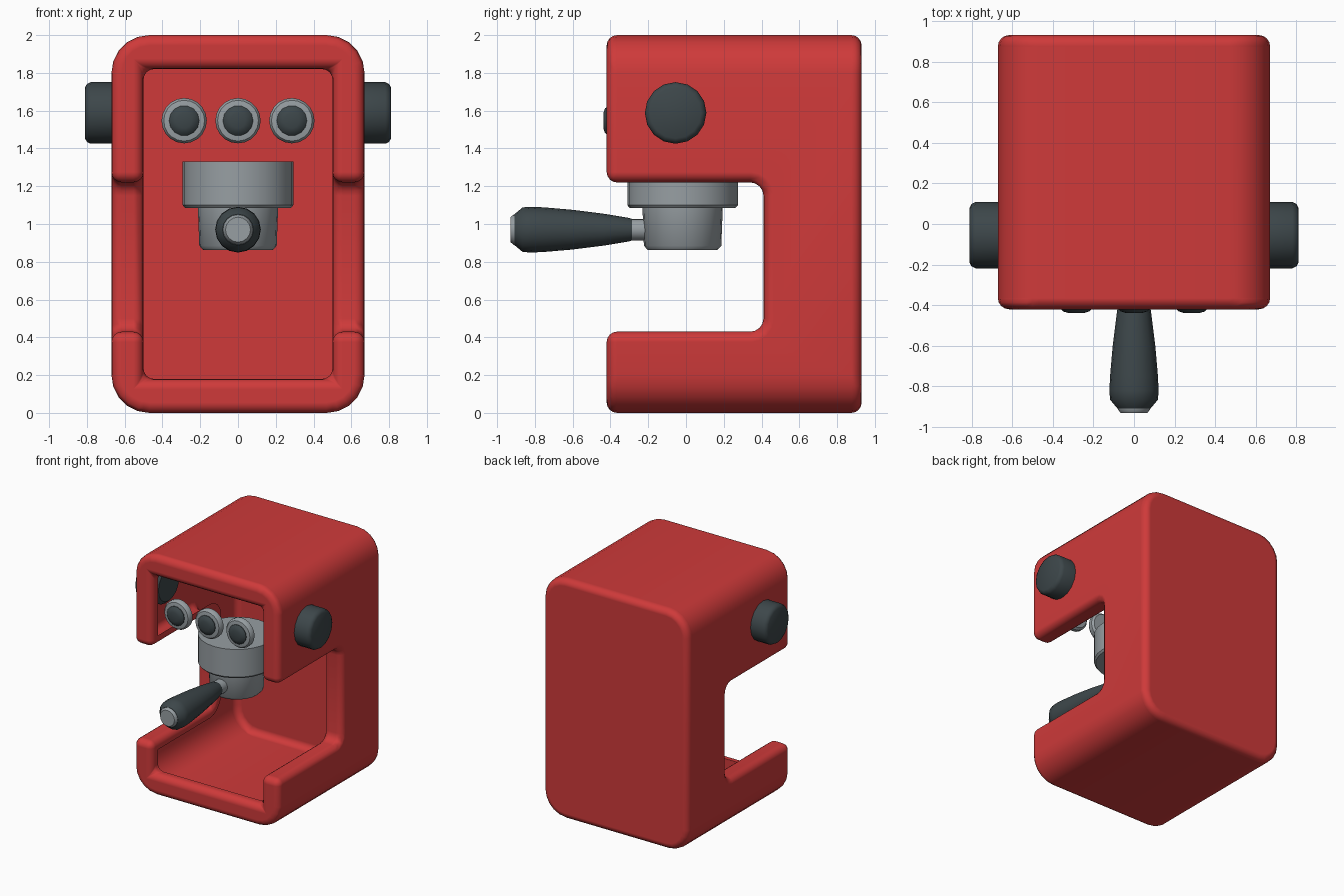
import bpy, bmesh, math
from mathutils import Vector, Matrix

if "Cube" in bpy.data.objects:
    bpy.data.objects.remove(bpy.data.objects["Cube"])


def material(name, rgb):
    m = bpy.data.materials.new(name)
    m.diffuse_color = (*rgb, 1)
    m.use_nodes = True
    m.node_tree.nodes["Principled BSDF"].inputs["Base Color"].default_value = m.diffuse_color
    return m


RED = material("red enamel", (0.62, 0.042, 0.042))
GREY = material("steel grey", (0.31, 0.345, 0.365))
DARK = material("dark plastic", (0.046, 0.062, 0.068))


def add_object(name, bm, mat):
    mesh = bpy.data.meshes.new(name)
    bmesh.ops.recalc_face_normals(bm, faces=bm.faces)
    bm.to_mesh(mesh)
    bm.free()
    ob = bpy.data.objects.new(name, mesh)
    bpy.context.collection.objects.link(ob)
    mesh.materials.append(mat)
    return ob


def activate(ob):
    bpy.ops.object.select_all(action='DESELECT')
    ob.select_set(True)
    bpy.context.view_layer.objects.active = ob


def lathe(name, profile, loc, axis, mat, segs=24):
    """Closed solid turned from (radius, distance) pairs along an axis."""
    bm = bmesh.new()
    rot = Vector((0, 0, 1)).rotation_difference(Vector(axis)).to_matrix()
    rings = []
    for r, t in profile:
        rings.append([bm.verts.new(Vector(loc) + rot @ Vector(
            (r * math.cos(2 * math.pi * i / segs), r * math.sin(2 * math.pi * i / segs), t)))
            for i in range(segs)])
    for a, b in zip(rings, rings[1:]):
        for i in range(segs):
            j = (i + 1) % segs
            bm.faces.new((a[i], a[j], b[j], b[i]))
    bm.faces.new(rings[0])
    bm.faces.new(rings[-1])
    ob = add_object(name, bm, mat)
    activate(ob)
    bpy.ops.object.shade_smooth_by_angle(angle=math.radians(40))
    return ob


def prism(name, pts, direction, mat):
    bm = bmesh.new()
    f = bm.faces.new([bm.verts.new(p) for p in pts])
    g = bmesh.ops.extrude_face_region(bm, geom=[f])
    bmesh.ops.translate(bm, vec=direction,
                        verts=[v for v in g['geom'] if isinstance(v, bmesh.types.BMVert)])
    return add_object(name, bm, mat)


def arc(cu, cv, r, start, n):
    return [(cu + r * math.cos(math.radians(start + 90 * i / n)),
             cv + r * math.sin(math.radians(start + 90 * i / n))) for i in range(n + 1)]


# Body block: rounded front outline pushed back, with the side notch cut out
W, F, B, H, R = 0.67, -0.42, 0.93, 2.0, 0.2
outline = (arc(W - R, H - R, R, 0, 5) + arc(R - W, H - R, R, 90, 5)
           + arc(R - W, R, R, 180, 5) + arc(W - R, R, R, 270, 5))
body = prism("body_shell", [(x, F, z) for x, z in outline], (0, B - F, 0), RED)
N0, N1, NY, NR = 0.43, 1.22, 0.41, 0.07
notch = [(-1, N0)] + arc(NY - NR, N0 + NR, NR, 270, 4) + arc(NY - NR, N1 - NR, NR, 0, 4) + [(-1, N1)]
cutter = prism("notch_cutter", [(-2, y, z) for y, z in notch], (4, 0, 0), RED)
cutter.hide_render = True
mod = body.modifiers.new("notch", 'BOOLEAN')
mod.operation, mod.solver, mod.object = 'DIFFERENCE', 'EXACT', cutter
activate(body)
bpy.ops.object.modifier_apply(modifier="notch")
bpy.data.objects.remove(cutter)

# Open the front and notch faces, leaving a lip that turns inwards
bm = bmesh.new()
bm.from_mesh(body.data)
bmesh.ops.remove_doubles(bm, verts=bm.verts, dist=1e-4)


def is_cap(f):
    return abs(f.normal.x) < 0.5 and all(
        v.co.y < F + 0.005 or (N0 - 0.005 < v.co.z < N1 + 0.005 and v.co.y < NY + 0.01)
        for v in f.verts)


for co, no in (((0.5, 0, 0), (1, 0, 0)), ((-0.5, 0, 0), (1, 0, 0)),
               ((0, 0, 0.18), (0, 0, 1)), ((0, 0, 1.82), (0, 0, 1))):
    bm.normal_update()
    faces = [f for f in bm.faces if is_cap(f)]
    geom = faces + list({e for f in faces for e in f.edges}) + list({v for f in faces for v in f.verts})
    bmesh.ops.bisect_plane(bm, geom=geom, plane_co=co, plane_no=no, dist=1e-5)
bm.normal_update()
key = lambda c: tuple(round(k, 4) for k in c)
inward = {key(v.co): -v.normal * v.calc_shell_factor() * 0.08 for v in bm.verts}
hole = []
for f in bm.faces:
    c = f.calc_center_median()
    if is_cap(f) and abs(c.x) < 0.5 and 0.18 < c.z < 1.82:
        hole.append(f)
bmesh.ops.delete(bm, geom=hole, context='FACES')
ret = bmesh.ops.extrude_edge_only(bm, edges=[e for e in bm.edges if e.is_boundary])
for v in ret['geom']:
    if isinstance(v, bmesh.types.BMVert):
        v.co += inward[key(v.co)]
bmesh.ops.recalc_face_normals(bm, faces=bm.faces)
bm.to_mesh(body.data)
bm.free()
for p in body.data.polygons:
    p.use_smooth = True
bev = body.modifiers.new("soft_edges", 'BEVEL')
bev.width, bev.segments, bev.limit_method = 0.055, 4, 'ANGLE'
bev.angle_limit = math.radians(40)
bev.use_clamp_overlap = False
bev.harden_normals = True

# Side knobs, reaching through the thin wall
for side, sx in (("left", -1), ("right", 1)):
    lathe(side + "_knob", [(0.135, 0.60), (0.163, 0.63), (0.163, 0.78), (0.153, 0.80), (0.135, 0.81)],
          (0, -0.055, 1.588), (sx, 0, 0), DARK, 16)

# Row of three push buttons with steel rings
for i, x in enumerate((-0.285, 0, 0.285)):
    lathe(f"button_ring_{i + 1}", [(0.105, 0.345), (0.12, 0.36), (0.12, 0.39), (0.108, 0.405), (0.08, 0.41)],
          (x, 0, 1.547), (0, -1, 0), GREY, 20)
    lathe(f"button_{i + 1}", [(0.08, 0.36), (0.08, 0.415), (0.065, 0.43), (0.04, 0.438)],
          (x, 0, 1.547), (0, -1, 0), DARK, 14)

# Brew head and filter holder
lathe("brew_head", [(0.28, 1.085), (0.293, 1.1), (0.293, 1.33)], (0, -0.018, 0), (0, 0, 1), GREY)
lathe("filter_holder", [(0.185, 0.863), (0.205, 0.885), (0.213, 1.10)], (0, -0.018, 0), (0, 0, 1), GREY)

# Handle with steel neck and end cap
lathe("handle_neck", [(0.057, 0.15), (0.057, 0.29)], (0, 0, 0.97), (0, -1, 0), GREY, 16)
lathe("handle_grip", [(0.05, 0.265), (0.062, 0.30), (0.085, 0.44), (0.105, 0.60), (0.118, 0.75),
                      (0.121, 0.82), (0.118, 0.865), (0.082, 0.908)], (0, 0, 0.97), (0, -1, 0), DARK, 16)
lathe("handle_end_cap", [(0.08, 0.90), (0.08, 0.912), (0.066, 0.93)], (0, 0, 0.97), (0, -1, 0), GREY, 16)
